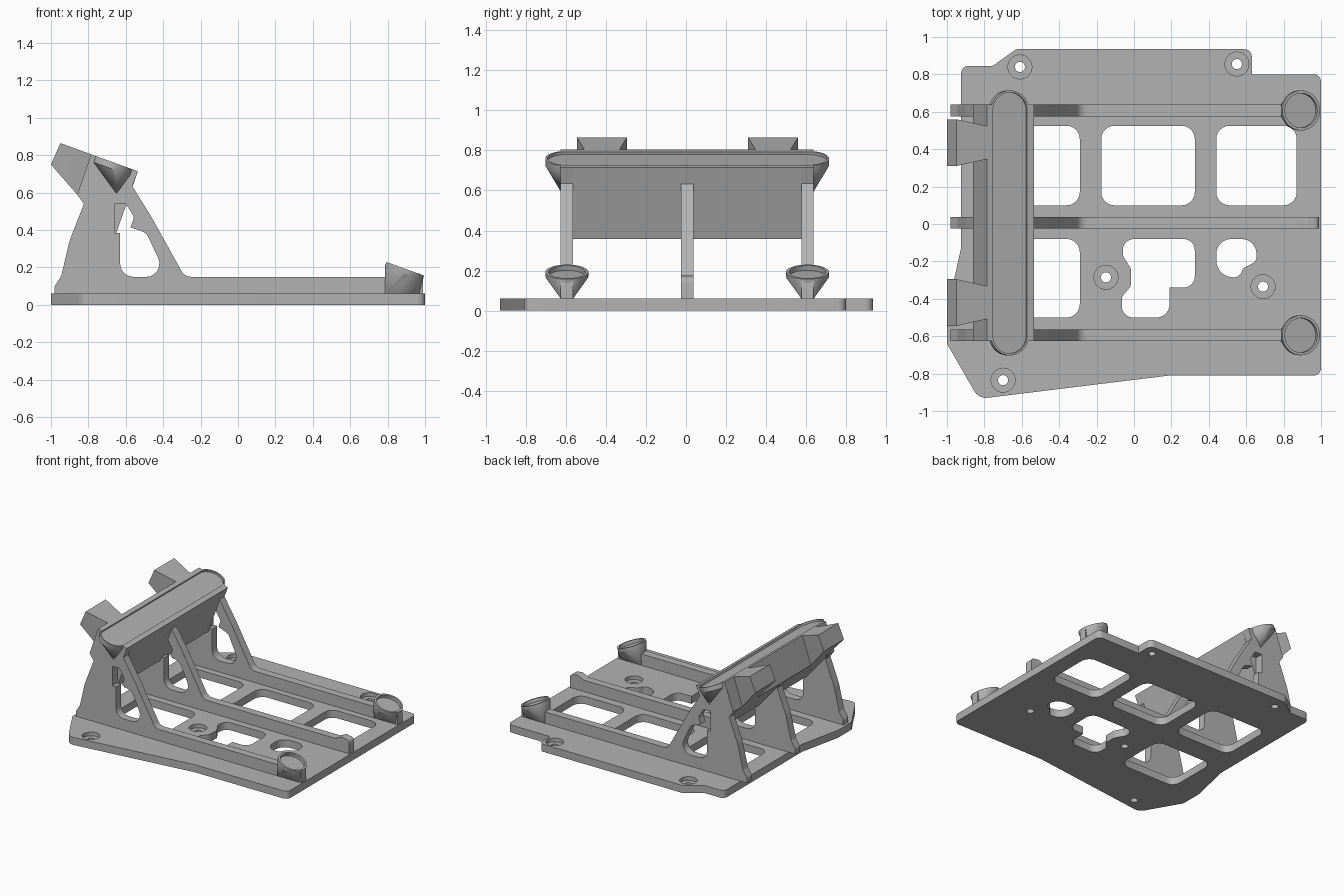
import bpy, bmesh, math
from mathutils import Matrix, Vector

if "Cube" in bpy.data.objects:
    bpy.data.objects.remove(bpy.data.objects["Cube"], do_unlink=True)

grey = bpy.data.materials.new("plain grey")
grey.use_nodes = True
grey.diffuse_color = (0.45, 0.45, 0.45, 1)
grey.node_tree.nodes["Principled BSDF"].inputs["Base Color"].default_value = grey.diffuse_color

FLAT = Matrix.Identity(4)
SIDE = Matrix(((1, 0, 0, 0), (0, 0, 1, 0), (0, 1, 0, 0), (0, 0, 0, 1)))  # x,z profile along y
TILT = math.radians(20)


def tilted(x, y, z):
    return Matrix.Translation((x, y, z)) @ Matrix.Rotation(TILT, 4, 'Y')


def finish(bm, name):
    bmesh.ops.recalc_face_normals(bm, faces=bm.faces)
    mesh = bpy.data.meshes.new(name)
    bm.to_mesh(mesh)
    bm.free()
    mesh.materials.append(grey)
    ob = bpy.data.objects.new(name, mesh)
    bpy.context.scene.collection.objects.link(ob)
    return ob


def rounded(pts, radius=0.0, steps=6):
    """Polygon with filleted corners; a third value overrides the radius."""
    out = []
    for i, q in enumerate(pts):
        p, r = Vector(q[:2]), (q[2] if len(q) > 2 else radius)
        if r == 0:
            out.append(p)
            continue
        a = (Vector(pts[i - 1][:2]) - p).normalized()
        b = (Vector(pts[(i + 1) % len(pts)][:2]) - p).normalized()
        half = a.angle(b) / 2
        c = p + (a + b).normalized() * r / math.sin(half)
        t = r / math.tan(half)
        s, e = p + a * t - c, p + b * t - c
        sweep = math.pi - 2 * half
        for k in range(steps + 1):
            f = k / steps
            out.append(c + (s * math.sin((1 - f) * sweep) + e * math.sin(f * sweep)) / math.sin(sweep))
    return out


def circle(x, y, r, n=40):
    return [(x + r * math.cos(k * math.tau / n), y + r * math.sin(k * math.tau / n)) for k in range(n)]


def rect(x0, x1, y0, y1):
    return [(x0, y0), (x1, y0), (x1, y1), (x0, y1)]


def add_prism(bm, pts, lo, hi, frame):
    low = [bm.verts.new(frame @ Vector((p[0], p[1], lo))) for p in pts]
    top = [bm.verts.new(frame @ Vector((p[0], p[1], hi))) for p in pts]
    bm.faces.new(low[::-1])
    bm.faces.new(top)
    for i in range(len(pts)):
        bm.faces.new((low[i - 1], low[i], top[i], top[i - 1]))


def prism(name, pts, lo, hi, frame=FLAT):
    bm = bmesh.new()
    add_prism(bm, pts, lo, hi, frame)
    return finish(bm, name)


def hull(name, points):
    bm = bmesh.new()
    for p in points:
        bm.verts.new(p)
    bmesh.ops.convex_hull(bm, input=bm.verts)
    bmesh.ops.delete(bm, geom=[v for v in bm.verts if not v.link_faces], context='VERTS')
    bmesh.ops.dissolve_limit(bm, angle_limit=0.01, verts=bm.verts, edges=bm.edges)
    return finish(bm, name)


def cut(ob, shapes):
    """Subtract a list of (outline, low, high, frame) prisms."""
    bm = bmesh.new()
    for s in shapes:
        add_prism(bm, *s)
    cutter = finish(bm, "cutter")
    cutter.hide_render = True
    mod = ob.modifiers.new("cut", 'BOOLEAN')
    mod.operation, mod.solver, mod.object = 'DIFFERENCE', 'EXACT', cutter
    mesh = bpy.data.meshes.new_from_object(ob.evaluated_get(bpy.context.evaluated_depsgraph_get()))
    ob.modifiers.clear()
    ob.data = mesh
    bpy.data.objects.remove(cutter, do_unlink=True)


def smooth(ob):
    ob.data.shade_smooth()
    ob.data.set_sharp_from_angle(angle=math.radians(30))


# Base plate with windows and counterbored screw holes
PLATE = 0.06
outline = [(-0.925, 0.845, 0.04), (-0.755, 0.845, 0.03), (-0.63, 0.935, 0.04), (0.63, 0.935, 0.04),
           (0.63, 0.8), (1, 0.8, 0.04), (1, -0.81, 0.04), (0.19, -0.81, 0.1), (-0.83, -0.935, 0.07),
           (-1, -0.64, 0.02), (-1, -0.47, 0.05), (-0.925, -0.13, 0.05)]
plate = prism("base_plate", rounded(outline), 0, PLATE)
windows = [rounded(rect(*w), 0.07) for w in
           ((-0.79, -0.29, 0.1, 0.525), (-0.175, 0.325, 0.1, 0.525),
            (0.44, 0.87, 0.1, 0.525), (-0.79, -0.29, -0.5, -0.08))]
windows.append(rounded([(-0.06, -0.08, 0.06), (0.325, -0.08, 0.06), (0.325, -0.34, 0.06), (0.19, -0.34),
                        (0.19, -0.5, 0.07), (-0.065, -0.5, 0.06), (-0.065, -0.39, 0.03), (-0.015, -0.33, 0.05),
                        (-0.015, -0.24, 0.05), (-0.06, -0.17, 0.05)]))
windows.append(rounded([(0.44, -0.08, 0.08), (0.655, -0.08, 0.08), (0.655, -0.2, 0.04), (0.585, -0.235, 0.04),
                        (0.56, -0.285, 0.04), (0.44, -0.285, 0.09)]))
screws = [(-0.61, 0.84), (0.55, 0.855), (-0.15, -0.285), (0.69, -0.335), (-0.7, -0.835)]
cut(plate, [(w, -0.1, 0.2, FLAT) for w in windows]
    + [(circle(x, y, 0.027, 24), -0.1, 0.2, FLAT) for x, y in screws])
cut(plate, [(circle(x, y, 0.064), 0.03, 0.2, FLAT) for x, y in screws])

# Three ribs, each a tall bracket running into a low rail
RIBS = {"right_rib": -0.595, "middle_rib": 0.006, "left_rib": 0.607}
HALF = 0.031
profile = rounded([(-0.98, PLATE), (-0.98, 0.1, 0.02), (-0.945, 0.155, 0.03), (-0.9, 0.345, 0.3),
                   (-0.824, 0.54), (-0.86, 0.59), (-0.785, 0.805), (-0.535, 0.714), (-0.565, 0.635),
                   (-0.46, 0.465, 0.5), (-0.285, 0.15, 0.06), (0.87, 0.15, 0.03), (0.92, 0.175, 0.03),
                   (0.99, 0.165, 0.03), (0.99, PLATE)])
opening = rounded([(-0.63, 0.15, 0.07), (-0.38, 0.15, 0.07), (-0.49, 0.385, 0.06), (-0.575, 0.415),
                   (-0.555, 0.47, 0.03), (-0.6, 0.54), (-0.66, 0.54), (-0.66, 0.385), (-0.63, 0.385)])
ribs = [prism(n, profile, y - HALF, y + HALF, SIDE) for n, y in RIBS.items()]
for rib in ribs:
    cut(rib, [(opening, -1, 1, SIDE)])

# Slanted rest block between the outer ribs
ends = (RIBS["right_rib"], RIBS["left_rib"])
block = prism("rest_block", [(-0.785, 0.805), (-0.535, 0.714), (-0.66, 0.358), (-0.86, 0.59)],
              ends[0] + HALF, ends[1] - HALF, SIDE)

# Flared round ends of the rest
REST = (-0.663, 0.7605)
flares = []
for name, y, s in (("right_flare", ends[0], -1), ("left_flare", ends[1], 1)):
    m = tilted(REST[0], y, REST[1])
    pts = [m @ Vector((a, b, z)) for z in (0, -0.035) for a, b in circle(0, 0, 0.108)]
    flares.append(hull(name, pts + [Vector((-0.65, y + s * HALF, 0.595)), Vector((-0.65, y, 0.595))]))

# Shallow pad recess along the top of the rest
pad = [(a, b + (ends[1] if b > 0 else ends[0])) for a, b in circle(0, 0, 0.097) if abs(b) > 1e-6]
recess = (pad, -0.015, 0.1, tilted(REST[0], 0, REST[1]))
for ob in [block] + ribs + flares:
    cut(ob, [recess])

# Dovetail clips on the back of the rest
for name, y in (("right_clip", -0.42), ("left_clip", 0.435)):
    outer = [(-1, 0.75), (-0.95, 0.865)]
    inner = [(-0.785, 0.805), (-0.86, 0.59)]
    hull(name, [(x, y + s * w, z) for s in (-1, 1) for part, w in ((outer, 0.125), (inner, 0.088))
                for x, z in part])

# Tilted cups at the far ends of the outer rails
cups = []
for name, y in (("right_cup", ends[0]), ("left_cup", ends[1])):
    m = tilted(0.894, y, 0.193)
    pts = [m @ Vector((a, b, z)) for z in (0, -0.025) for a, b in circle(0, 0, 0.107)]
    cup = hull(name, pts + [Vector((x, y + s * HALF, PLATE)) for x in (0.785, 0.97) for s in (-1, 1)])
    well = (circle(0, 0, 0.092), -0.025, 0.2, m)
    cut(cup, [well])
    cut(ribs[0 if y < 0 else 2], [well])
    cups.append(cup)

for ob in [plate] + ribs + flares + cups:
    smooth(ob)
